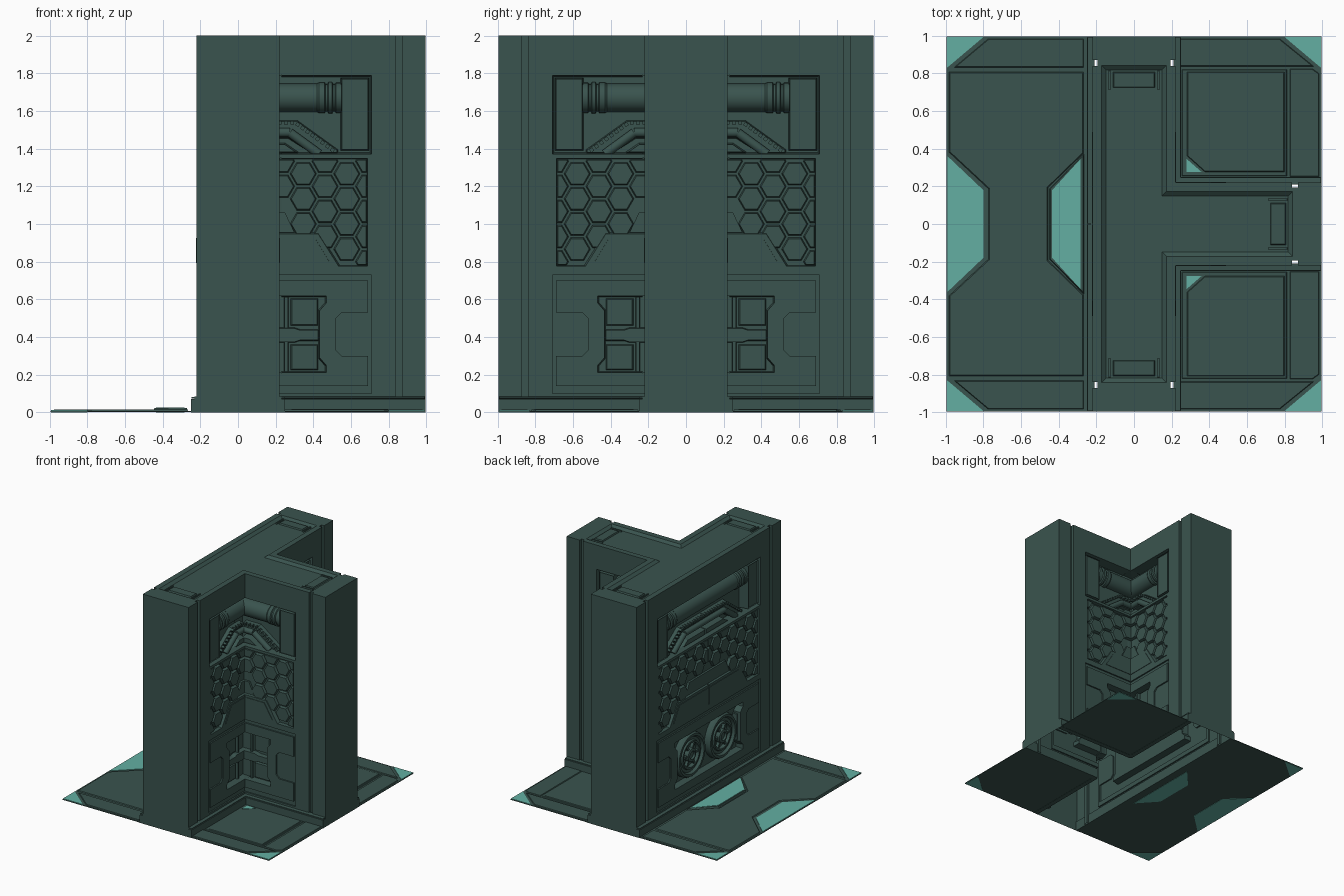
import bpy, bmesh, math
from mathutils import Vector, Matrix

if "Cube" in bpy.data.objects:
    bpy.data.objects.remove(bpy.data.objects["Cube"])

def material(name, col):
    m = bpy.data.materials.new(name)
    m.diffuse_color = (*col, 1)
    m.use_nodes = True
    m.node_tree.nodes["Principled BSDF"].inputs["Base Color"].default_value = m.diffuse_color
    return m

DARK = material("dark_green_metal", (0.042, 0.088, 0.077))
TEAL = material("teal_light_panel", (0.125, 0.43, 0.36))
E, H = 0.995, 0.22          # half length of the tile, half thickness of the walls
parts = {}

def part(name):
    if name not in parts:
        parts[name] = bmesh.new()
    return parts[name]

def offset(p, d):
    """Inset a polygon by d with mitred corners."""
    area = sum(a.cross(b) for a, b in zip(p, p[1:] + p[:1]))
    d *= 1 if area > 0 else -1
    out = []
    for i, b in enumerate(p):
        e1, e2 = (b - p[i - 1]).normalized(), (p[(i + 1) % len(p)] - b).normalized()
        m = Vector((-e1.y - e2.y, e1.x + e2.x))
        out.append(b + m * (2 * d / max(m.dot(m), 0.2)))
    return out

def prism(bm, M, pts, w0, w1, inset=0.0):
    """Polygon in the (u, v) plane extruded from w0 to w1, tapering by inset."""
    p = [Vector(q) for q in pts]
    q = offset(p, inset) if inset else p
    lo = [bm.verts.new(M @ Vector((a.x, a.y, w0))) for a in p]
    hi = [bm.verts.new(M @ Vector((a.x, a.y, w1))) for a in q]
    bm.faces.new(lo[::-1])
    top = bm.faces.new(hi)
    for i in range(len(p)):
        j = (i + 1) % len(p)
        bm.faces.new((lo[i], lo[j], hi[j], hi[i]))
    return top

def rect(a, b, c, d):
    return [(a, c), (b, c), (b, d), (a, d)]

def lathe(bm, M, prof, n=32):
    """Spin an (r, height) profile about the local z axis."""
    rings = [[bm.verts.new(M @ Vector((r * math.cos(2 * math.pi * i / n), r * math.sin(2 * math.pi * i / n), h)))
              for i in range(n)] for r, h in prof]
    for a, b in zip(rings, rings[1:]):
        for i in range(n):
            j = (i + 1) % n
            bm.faces.new((a[i], a[j], b[j], b[i]))
    bm.faces.new(rings[0][::-1])
    bm.faces.new(rings[-1])

def rod(bm, M, a, b, w, r, n=16):
    d = Vector((b[0] - a[0], b[1] - a[1], 0))
    R = d.to_track_quat('Z', 'Y').to_matrix().to_4x4()
    lathe(bm, M @ Matrix.Translation((a[0], a[1], w)) @ R, [(r, 0), (r, d.length)], n)

def clip(p, axis, lim, sgn):
    out = []
    for i, b in enumerate(p):
        a = p[i - 1]
        da, db = sgn * (a[axis] - lim), sgn * (b[axis] - lim)
        if (da < 0) != (db < 0):
            out.append(a.lerp(b, da / (da - db)))
        if db >= 0:
            out.append(b)
    return out

def to_object(name, bm, mat=DARK):
    bmesh.ops.recalc_face_normals(bm, faces=bm.faces)
    me = bpy.data.meshes.new(name)
    bm.to_mesh(me)
    bm.free()
    ob = bpy.data.objects.new(name, me)
    bpy.context.collection.objects.link(ob)
    me.materials.append(mat)
    return ob

def half_cutter(M, full):
    """Recesses cut into one half of a wall face."""
    bm = bmesh.new()
    start = lambda d, i: -0.02 if full else H + 0.002 - d - i
    prism(bm, M, rect(start(.09, .01), .71, 1.37, 1.79), .01, -.09, .01)      # pipe bay
    prism(bm, M, rect(start(.03, .005), .69, .775, 1.35), .01, -.03, .005)    # honeycomb field
    u = start(.012, 0)
    prism(bm, M, [(u, .10), (.71, .10), (.71, .73), (u, .73), (u, .70), (.69, .70), (.69, .53), (.55, .53),
                  (.52, .50), (.52, .33), (.55, .30), (.69, .30), (.69, .14), (u, .14)], .01, -.012)
    u = start(.06, .008)
    prism(bm, M, [(u, .21), (.47, .21), (.47, .25), (.435, .29), (.435, .54), (.47, .58), (.47, .62), (u, .62)],
          .01, -.06, .008)                                                    # lower bay
    prism(bm, M, rect(.84, .87, -.1, 2.1), .01, -.025)                        # pillar groove
    return bm

def half_parts(M, full):
    """Fittings that sit in the recesses of one half face."""
    u0 = 0 if full else .17
    # end boxes with a sunken face
    b = part("bay_end_boxes")
    f = prism(b, M, rect(.545, .695, 1.39, 1.775), -.09, -.006, .006)
    bmesh.ops.inset_region(b, faces=[f], thickness=.012)
    out = M.to_3x3() @ Vector((0, 0, -.012))
    bmesh.ops.translate(b, verts=f.verts, vec=out)
    # big pipe with collars
    p = part("large_pipe")
    S = M @ Matrix.Translation((0, 1.67, -.085)) @ Matrix.Rotation(math.pi / 2, 4, 'Y')
    lathe(p, S, [(.075, u0 - .05 * (not full)), (.075, .42), (.082, .43), (.082, .46), (.072, .465), (.072, .475),
                 (.083, .48), (.083, .50), (.072, .505), (.072, .515), (.08, .52), (.08, .55)])
    # arched cable, its tray and teeth
    t = part("cable_tray")
    prism(t, M, [(u0, 1.375), (.33, 1.375), (.25, 1.43), (u0, 1.43)], -.09, -.03, .008)
    prism(t, M, [(u0, 1.455), (.265, 1.455), (.39, 1.375), (.53, 1.375), (.53, 1.395), (.315, 1.55), (u0, 1.55)],
          -.09, -.06, .005)
    path = [(u0, 1.485), (.275, 1.485), (.43, 1.372)]
    edge = [(u0, 1.54), (.305, 1.54), (.515, 1.385)]
    for a, c in zip(path, path[1:]):
        rod(part("arched_cable"), M, a, c, -.045, .024)
    for a, c in zip(edge, edge[1:]):
        a, c = Vector(a), Vector(c)
        n = int((c - a).length / .03)
        for i in range(n):
            q = a.lerp(c, (i + .5) / n)
            R = Matrix.Translation((q.x, q.y, 0)) @ Matrix.Rotation(math.atan2(c.y - a.y, c.x - a.x), 4, 'Z')
            prism(t, M @ R, rect(-.01, .01, -.012, .008), -.07, -.035)
    # honeycomb tiles
    h, R = part("honeycomb_tiles"), .077
    for i in range(-1, 8):
        for j in range(6):
            cu, cv = i * 1.5 * R, .80 + (j + .5 * (i % 2)) * R * math.sqrt(3)
            if cv < 1.09 and cu < .36 - (cv - .95) * .8:
                continue
            poly = [Vector((cu + (R - .007) * math.cos(k * math.pi / 3), cv + (R - .007) * math.sin(k * math.pi / 3)))
                    for k in range(6)]
            for ax, lim, sg in ((0, u0, 1), (0, .685, -1), (1, .78, 1), (1, 1.345, -1)):
                poly = clip(poly, ax, lim, sg) if poly else poly
            if len(poly) > 2 and max(q.x for q in poly) - min(q.x for q in poly) > .025 \
                    and max(q.y for q in poly) - min(q.y for q in poly) > .025:
                prism(h, M, poly, -.03, -.006, .006)
    # trapezoid plate below the honeycomb
    z = part("trapezoid_plates")
    prism(z, M, [(u0, .765), (.55, .765), (.43, .955), (u0, .955)], -.03, .0, .008)
    prism(z, M, [(u0, .79), (.495, .79), (.41, .93), (u0, .93)], -.03, .004, .004)
    prism(z, M, [(u0, .955), (.30, .955), (.25, 1.06), (u0, 1.06)], -.03, -.012)
    # skirting along the wall foot
    k = part("skirting")
    k0 = -.001 if full else H
    prism(k, M, rect(k0, E, 0, .07), -.01, .03)
    prism(k, M, rect(k0, E, .07, .085), -.01, .028, .004)
    if full:
        # hand wheel: rim, dish, hub and spokes
        w = part("round_valves")
        C = M @ Matrix.Translation((.215, .415, 0))
        lathe(w, C, [(.19, -.06), (.19, -.025), (.18, -.008), (.16, -.008), (.148, -.03), (.125, -.03), (.12, -.015),
                     (.105, -.015), (.10, -.045), (.06, -.045), (.055, -.01), (.035, -.005), (.03, -.02)])
        for a in range(6):
            prism(w, C @ Matrix.Rotation(a * math.pi / 3, 4, 'Z'), rect(.04, .11, -.012, .012), -.05, -.022, .003)
        prism(part("bay_fittings"), M, rect(.41, .43, .30, .53), -.06, -.02, .004)
    else:
        # inset box, posts and cross bar
        c = part("bay_fittings")
        prism(c, M, rect(.245, .268, .215, .615), -.06, -.035, .003)
        prism(c, M, rect(.28, .425, .225, .36), -.06, -.045, .006)
        prism(c, M, rect(.28, .425, .46, .605), -.06, -.045, .006)
        prism(c, M, [(.16, .37), (.30, .37), (.33, .38), (.43, .38), (.43, .44), (.33, .44), (.30, .45), (.16, .45)],
              -.06, -.02, .004)

# --- T shaped wall ---
I = Matrix.Identity(4)
bm = bmesh.new()
prism(bm, I, [(-H, -E), (H, -E), (H, -H), (E, -H), (E, H), (H, H), (H, E), (-H, E)], 0, 2)
wall = to_object("wall", bm)
halves = [(180, 1, True), (180, -1, True), (0, 1, False), (0, -1, False), (-90, 1, False), (90, -1, False)]
cutters = []
for ang, s, full in halves:
    a = math.radians(ang)
    c, n = round(math.cos(a)), round(math.sin(a))
    M = Matrix(((-n, 0, c, c * H), (c, 0, n, n * H), (0, 1, 0, 0), (0, 0, 0, 1))) @ Matrix.Diagonal((s, 1, 1, 1))
    cutters.append(half_cutter(M, full))
    half_parts(M, full)
# sunken top
t, e = .178, .847
bm = bmesh.new()
prism(bm, I, [(-t, -e), (t, -e), (t, -t), (e, -t), (e, t), (t, t), (t, e), (-t, e)], 2.005, 1.98, .03)
cutters.append(bm)
bpy.context.view_layer.objects.active = wall
for bm in cutters:
    cut = to_object("wall_cutter", bm)
    cut.hide_render = True
    mod = wall.modifiers.new("cut", 'BOOLEAN')
    mod.operation, mod.solver, mod.object = 'DIFFERENCE', 'EXACT', cut
    bpy.ops.object.modifier_apply(modifier=mod.name)
    bpy.data.objects.remove(cut)
# the wall is open underneath
bm = bmesh.new()
bm.from_mesh(wall.data)
bmesh.ops.delete(bm, geom=[f for f in bm.faces if f.calc_center_median().z < .001], context='FACES')
bm.to_mesh(wall.data)
bm.free()

# end clamps on top of each arm
for ang in (0, 90, -90):
    R = Matrix.Rotation(math.radians(ang), 4, 'Z')
    c = part("top_clamps")
    prism(c, R, rect(.72, .81, -.115, .115), 1.97, 1.992, .008)
    for s in (1, -1):
        prism(c, R, rect(.71, .815, s * .13 - .007, s * .13 + .007), 1.97, 1.99, .002)

# --- floor ---
base, pan, teal = part("floor_base"), part("floor_panels"), part("floor_lights")
prism(base, I, rect(-E, -H, -E, E), .002, .008)
mirror = lambda pts: pts + [(x, -y) for x, y in reversed(pts)]
prism(pan, I, mirror([(-.775, .185), (-.985, .38), (-.985, .81), (-.265, .81), (-.265, .375), (-.455, .19)]),
      .004, .015, .008)
prism(teal, I, mirror([(-.80, .18), (-.99, .36)]), 0, .012)
prism(pan, I, mirror([(-.45, .188), (-.265, .375)]), .004, .022, .006)
prism(teal, I, mirror([(-.436, .178), (-.285, .345)]), 0, .025)
for s in (1, -1):
    S = Matrix.Diagonal((1, s, 1, 1))
    prism(base, S, rect(H, E, H, E), .002, .008)
    # wall-side strips and square panels
    prism(pan, S, [(-.775, .985), (-.96, .83), (-.265, .83), (-.265, .985)], .004, .015, .006)
    prism(pan, S, [(.775, .985), (.24, .985), (.24, .835), (.96, .835)], .004, .015, .006)
    prism(pan, S, [(.825, .25), (.985, .25), (.985, .80), (.95, .825), (.825, .825)], .004, .015, .006)
    prism(pan, S, rect(.25, .815, .25, .825), .004, .013, .008)
    prism(pan, S, [(.375, .275), (.80, .275), (.80, .81), (.28, .81), (.28, .36)], .01, .018, .006)
    # glowing corners
    prism(teal, S, [(.28, .275), (.36, .275), (.28, .345)], .005, .016)
    for x in (1, -1):
        prism(teal, S, [(x * .992, .992), (x * .80, .992), (x * .992, .83)], 0, .012)

# --- make the objects ---
for name, bm in parts.items():
    ob = to_object(name, bm, TEAL if name == "floor_lights" else DARK)
    if name in ("large_pipe", "arched_cable", "round_valves"):
        bpy.ops.object.select_all(action='DESELECT')
        ob.select_set(True)
        bpy.context.view_layer.objects.active = ob
        bpy.ops.object.shade_smooth_by_angle(angle=math.radians(30))
